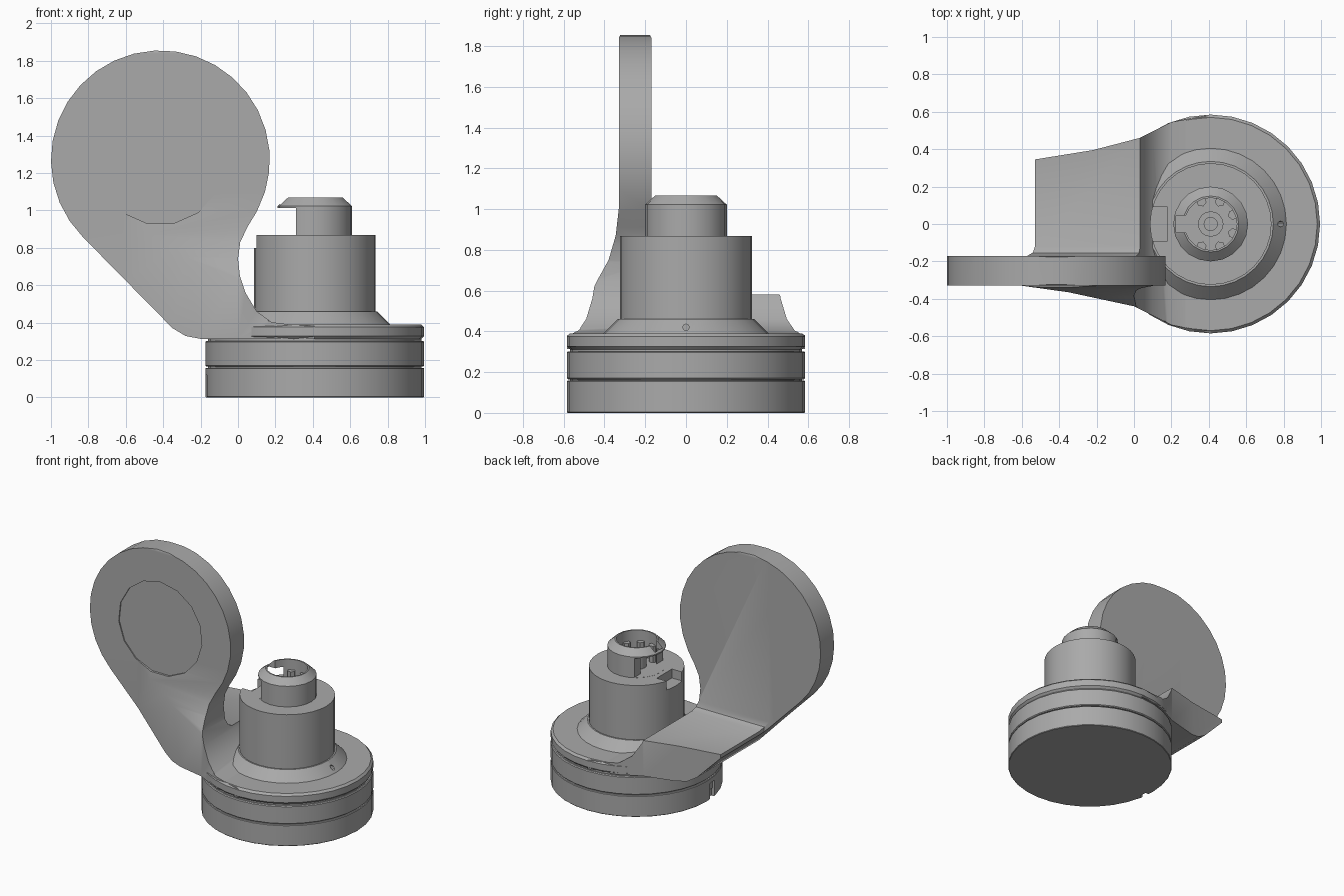
import bpy, bmesh
from math import cos, sin, pi, radians
from mathutils import Vector

if "Cube" in bpy.data.objects:
    bpy.data.objects.remove(bpy.data.objects["Cube"], do_unlink=True)

CX = 0.41            # axis of the round base
GREY = (0.4, 0.4, 0.4, 1)
mat = bpy.data.materials.new("plain grey")
mat.use_nodes = True
mat.diffuse_color = GREY
mat.node_tree.nodes["Principled BSDF"].inputs["Base Color"].default_value = GREY


def finish(bm, name):
    bmesh.ops.recalc_face_normals(bm, faces=bm.faces)
    me = bpy.data.meshes.new(name)
    bm.to_mesh(me)
    bm.free()
    ob = bpy.data.objects.new(name, me)
    bpy.context.collection.objects.link(ob)
    me.materials.append(mat)
    return ob


def prism(name, outline, place, depth):
    """Extrude a closed 2D outline; place maps (u, v) to a 3D point."""
    bm = bmesh.new()
    face = bm.faces.new([bm.verts.new(place(u, v)) for u, v in outline])
    new = bmesh.ops.extrude_face_region(bm, geom=[face])["geom"]
    moved = [g for g in new if isinstance(g, bmesh.types.BMVert)]
    bmesh.ops.translate(bm, verts=moved, vec=depth)
    return finish(bm, name)


def lathe(name, profile, sides=32):
    """Revolve a closed (radius, height) loop around the base axis."""
    bm = bmesh.new()
    rings = []
    for i in range(sides):
        a = 2 * pi * i / sides
        rings.append([bm.verts.new((CX + r * cos(a), r * sin(a), z)) for r, z in profile])
    n = len(profile)
    for i in range(sides):
        a, b = rings[i], rings[(i + 1) % sides]
        for j in range(n):
            k = (j + 1) % n
            bm.faces.new((a[j], b[j], b[k], a[k]))
    bmesh.ops.remove_doubles(bm, verts=bm.verts, dist=1e-5)
    return finish(bm, name)


def box(name, low, high):
    low, high = Vector(low), Vector(high)
    corners = [(low.x, low.y), (high.x, low.y), (high.x, high.y), (low.x, high.y)]
    return prism(name, corners, lambda u, v: (u, v, low.z), (0, 0, high.z - low.z))


def boolean(ob, cutter, operation):
    mod = ob.modifiers.new(operation.lower(), "BOOLEAN")
    mod.object, mod.operation, mod.solver = cutter, operation, "EXACT"
    bpy.context.view_layer.objects.active = ob
    bpy.ops.object.modifier_apply(modifier=mod.name)
    bpy.data.objects.remove(cutter, do_unlink=True)


def smooth(ob, angle=35):
    bpy.ops.object.select_all(action="DESELECT")
    ob.select_set(True)
    bpy.context.view_layer.objects.active = ob
    bpy.ops.object.shade_smooth_by_angle(angle=radians(angle))


def disc(name, z0, z1, r=0.585, c=0.01):
    return lathe(name, [(0, z0), (r - c, z0), (r, z0 + c), (r, z1 - c), (r - c, z1), (0, z1)])


# Round base: two stacked rings, dark seams between, and a flange
lower = disc("lower_base", 0, 0.158, c=0.004)
boolean(lower, box("key_cut", (-0.3, -0.1, -0.1), (-0.14, -0.04, 0.12)), "DIFFERENCE")
upper = disc("upper_base", 0.165, 0.302, c=0.006)
flange = disc("flange", 0.312, 0.39, c=0.015)
seams = disc("base_core", 0.05, 0.35, r=0.57)

# Stepped barrel on a conical foot, with a keyway in its rim
barrel = lathe("barrel", [(0, 0.38), (0.415, 0.38), (0.405, 0.39), (0.335, 0.46),
                          (0.325, 0.46), (0.325, 0.867), (0, 0.867)])
boolean(barrel, box("rim_cut", (0, -0.09, 0.8), (0.18, 0.09, 1)), "DIFFERENCE")
pin_hole = prism("pin_hole", [(0.016 * cos(i * pi / 4), 0.42 + 0.016 * sin(i * pi / 4)) for i in range(8)],
                 lambda u, v: (0.7, u, v), (0.2, 0, 0))
boolean(barrel, pin_hole, "DIFFERENCE")

# Hollow collar with a chamfered lip, open on one side
collar = lathe("collar", [(0.2, 0.85), (0.2, 1.022), (0.15, 1.068), (0.14, 1.068),
                          (0.14, 0.85)], 20)
boolean(collar, box("side_cut", (0.1, -0.3, 0.868), (0.31, 0.3, 1.012)), "DIFFERENCE")
boolean(collar, box("lip_cut", (0.225, -0.045, 0.9), (0.28, 0.045, 1.2)), "DIFFERENCE")
socket = lathe("socket_post", [(0.068, 0.85), (0.068, 0.95), (0.035, 0.95), (0.035, 0.85)], 16)

# Ring of small teeth inside the collar
for i in range(8):
    a = 2 * pi * (i + 0.5) / 8
    if cos(a) > -0.5:
        tooth = [(CX + 0.13 * cos(a) + 0.028 * cos(a + t * pi / 3),
                  0.13 * sin(a) + 0.028 * sin(a + t * pi / 3)) for t in range(6)]
        prism(f"tooth_{i}", tooth, lambda u, v: (u, v, 0.86), (0, 0, 0.13))

# Arm and upright round plate: front, plan and side outlines intersected
R, PX, PZ = 0.585, -0.415, 1.27
arc = [(PX + R * cos(radians(a)), PZ + R * sin(radians(a))) for a in range(-28, 226, 11)]
front = arc + [(-0.35, 0.37), (-0.28, 0.328), (-0.2, 0.313), (0.41, 0.313), (0.41, 0.385),
               (0.3, 0.387), (0.18, 0.402), (0.1, 0.46), (0.04, 0.56), (0.01, 0.65),
               (0, 0.74), (0.012, 0.83), (0.05, 0.91)]
plan = [(-1.1, -0.33), (-0.6, -0.33), (-0.35, -0.365), (0, -0.44), (0.2, -0.54), (0.41, -0.583),
        (0.41, 0.583), (0.2, 0.545), (0.03, 0.46), (-0.22, 0.395), (-0.53, 0.345),
        (-0.53, -0.12), (-0.54, -0.152), (-0.57, -0.17), (-1.1, -0.17)]
side = [(-0.6, 0.3), (-0.585, 0.38), (-0.52, 0.41), (-0.485, 0.55), (-0.43, 0.66), (-0.38, 0.75),
        (-0.345, 0.87), (-0.33, 1), (-0.33, 1.84), (-0.315, 1.87), (-0.185, 1.87), (-0.17, 1.84),
        (-0.17, 0.64), (-0.155, 0.6), (-0.12, 0.58), (0.46, 0.58), (0.48, 0.53),
        (0.53, 0.41), (0.585, 0.38), (0.6, 0.3)]
arm = prism("arm_and_plate", front, lambda u, v: (u, -0.7, v), (0, 1.4, 0))
boolean(arm, prism("plan_cut", plan, lambda u, v: (u, v, 0), (0, 0, 2)), "INTERSECT")
boolean(arm, prism("side_shape", side, lambda u, v: (-1.2, u, v), (2, 0, 0)), "INTERSECT")

# Shallow round recess in the front of the plate
recess = [(PX + 0.347 * cos(2 * pi * i / 15 + pi / 2), PZ + 0.347 * sin(2 * pi * i / 15 + pi / 2)) for i in range(15)]
boolean(arm, prism("recess_cut", recess, lambda u, v: (u, -0.5, v), (0, 0.178, 0)), "DIFFERENCE")

for part in (lower, upper, flange, seams, barrel, collar, socket, arm):
    smooth(part)
